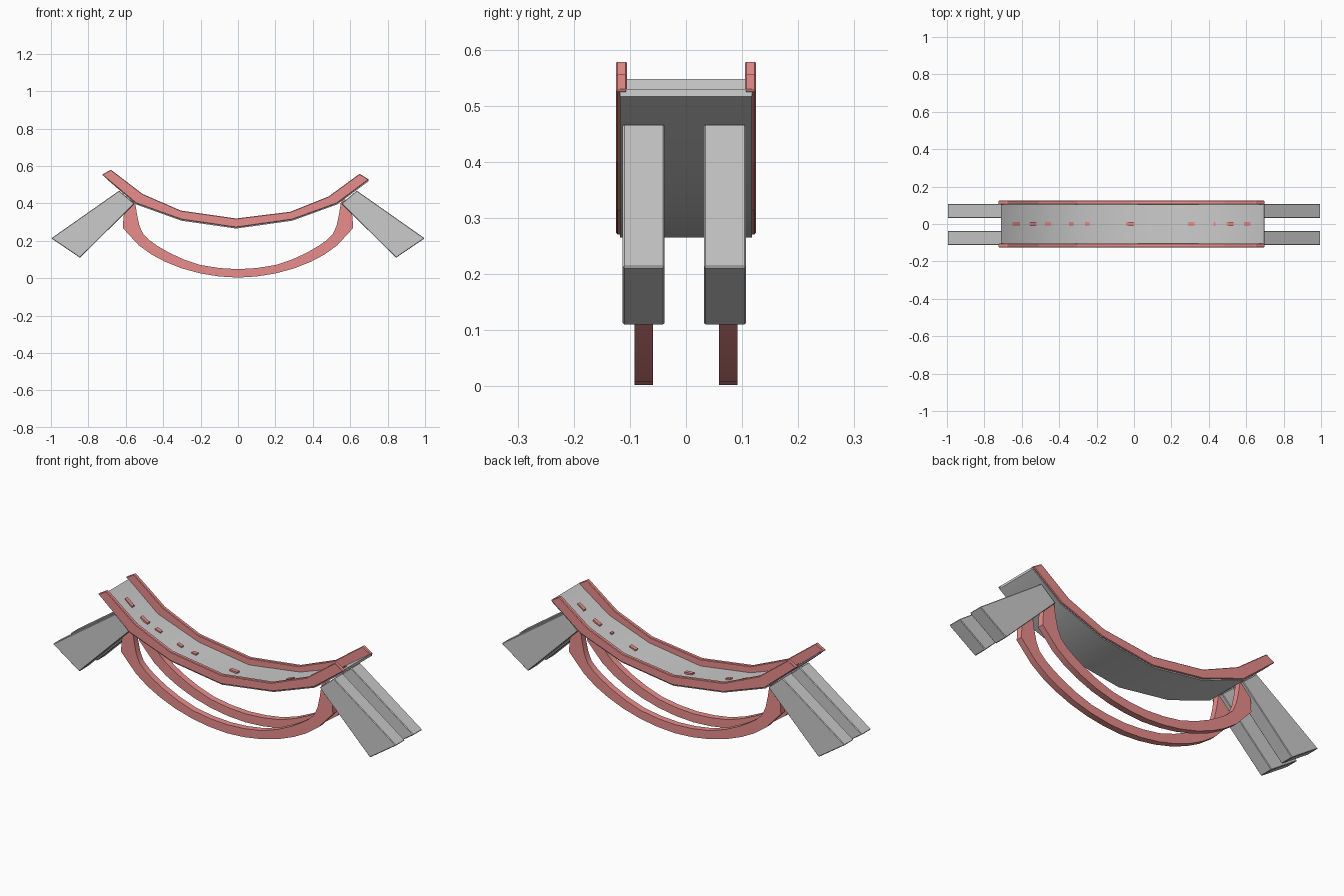
import bpy, bmesh, math

if "Cube" in bpy.data.objects:
    bpy.data.objects.remove(bpy.data.objects["Cube"])

pink = bpy.data.materials.new("pink")
pink.diffuse_color = (0.80, 0.27, 0.26, 1)
pink.use_nodes = True
pink.node_tree.nodes["Principled BSDF"].inputs["Base Color"].default_value = pink.diffuse_color


def strip(name, top, bottom, y0, y1, mat=None, smooth=False, bevel=0):
    """Extrude the band between two matching XZ polylines from y0 to y1."""
    bm = bmesh.new()
    rings = []
    for (xa, za), (xb, zb) in zip(top, bottom):
        rings.append([bm.verts.new(p) for p in
                      ((xa, y0, za), (xa, y1, za), (xb, y1, zb), (xb, y0, zb))])
    for a, b in zip(rings, rings[1:]):
        for i in range(4):
            j = (i + 1) % 4
            bm.faces.new((a[i], a[j], b[j], b[i]))
    bm.faces.new(rings[0])
    bm.faces.new(rings[-1])
    bmesh.ops.recalc_face_normals(bm, faces=bm.faces)
    me = bpy.data.meshes.new(name)
    bm.to_mesh(me)
    bm.free()
    ob = bpy.data.objects.new(name, me)
    bpy.context.collection.objects.link(ob)
    if mat:
        me.materials.append(mat)
    if bevel:
        mod = ob.modifiers.new("bevel", 'BEVEL')
        mod.width = bevel
        mod.limit_method = 'ANGLE'
        mod.angle_limit = math.radians(50)
    if smooth:
        bpy.ops.object.select_all(action='DESELECT')
        ob.select_set(True)
        bpy.context.view_layer.objects.active = ob
        bpy.ops.object.shade_smooth_by_angle(angle=math.radians(35))
    return ob


def mirrored(half):
    return [(-x, z) for x, z in half[:0:-1]] + half


# Side rails along the sagging deck
rail_top = [(-.68, .58), (-.51, .45), (-.305, .361), (-.01, .319),
            (.28, .355), (.485, .437), (.65, .558)]
rail_low = [(-.727, .553), (-.545, .40), (-.302, .313), (-.01, .271),
            (.29, .313), (.53, .40), (.70, .527)]
for side, s in (("front", -1), ("back", 1)):
    ys = sorted((s * .105, s * .125))
    strip(side + "_rail", rail_top, rail_low, *ys, pink, bevel=.003)

# Thin deck between the rails
deck_top = [(-.71, .548), (-.54, .411), (-.302, .326), (-.01, .284),
            (.288, .326), (.522, .41), (.696, .53)]
deck_low = [(-.70, .528), (-.545, .394), (-.302, .307), (-.01, .265),
            (.29, .307), (.53, .394), (.697, .517)]
strip("deck", deck_top, deck_low, -.118, .118, smooth=True)


# Small studs down the middle of the deck
def deck_height(x):
    for (xa, za), (xb, zb) in zip(deck_top, deck_top[1:]):
        if xa <= x <= xb:
            return za + (zb - za) * (x - xa) / (xb - xa)


studs = [(-.63, .04), (-.54, .04), (-.46, .03), (-.335, .025), (-.25, .025),
         (-.02, .045), (.305, .035), (.43, .01), (.515, .04), (.605, .035)]
for x, w in studs:
    ends = [x - w / 2, x + w / 2]
    strip("deck_stud", [(e, deck_height(e) + .007) for e in ends],
          [(e, deck_height(e) - .008) for e in ends], -.01, .01, pink)

# Curved hanging arches and splayed legs, front and back
arch_out = mirrored([(0, .003), (.1, .009), (.2, .025), (.3, .052), (.39, .088),
                     (.46, .125), (.53, .175), (.616, .268), (.612, .33),
                     (.597, .39), (.57, .425)])
arch_in = mirrored([(0, .048), (.1, .054), (.2, .07), (.29, .1), (.37, .137),
                    (.43, .172), (.47, .2), (.507, .235), (.527, .28),
                    (.54, .34), (.55, .405)])
for side, s in (("front", -1), ("back", 1)):
    strip(side + "_arch", arch_in, arch_out, *sorted((s * .059, s * .092)),
          pink, smooth=True)
    ys = (-.113, -.038) if s < 0 else (.032, .107)
    for end, m in (("left", -1), ("right", 1)):
        strip(f"{side}_{end}_leg", [(m * .635, .468), (m * .998, .213)],
              [(m * .553, .398), (m * .845, .109)], *ys, bevel=.003)
